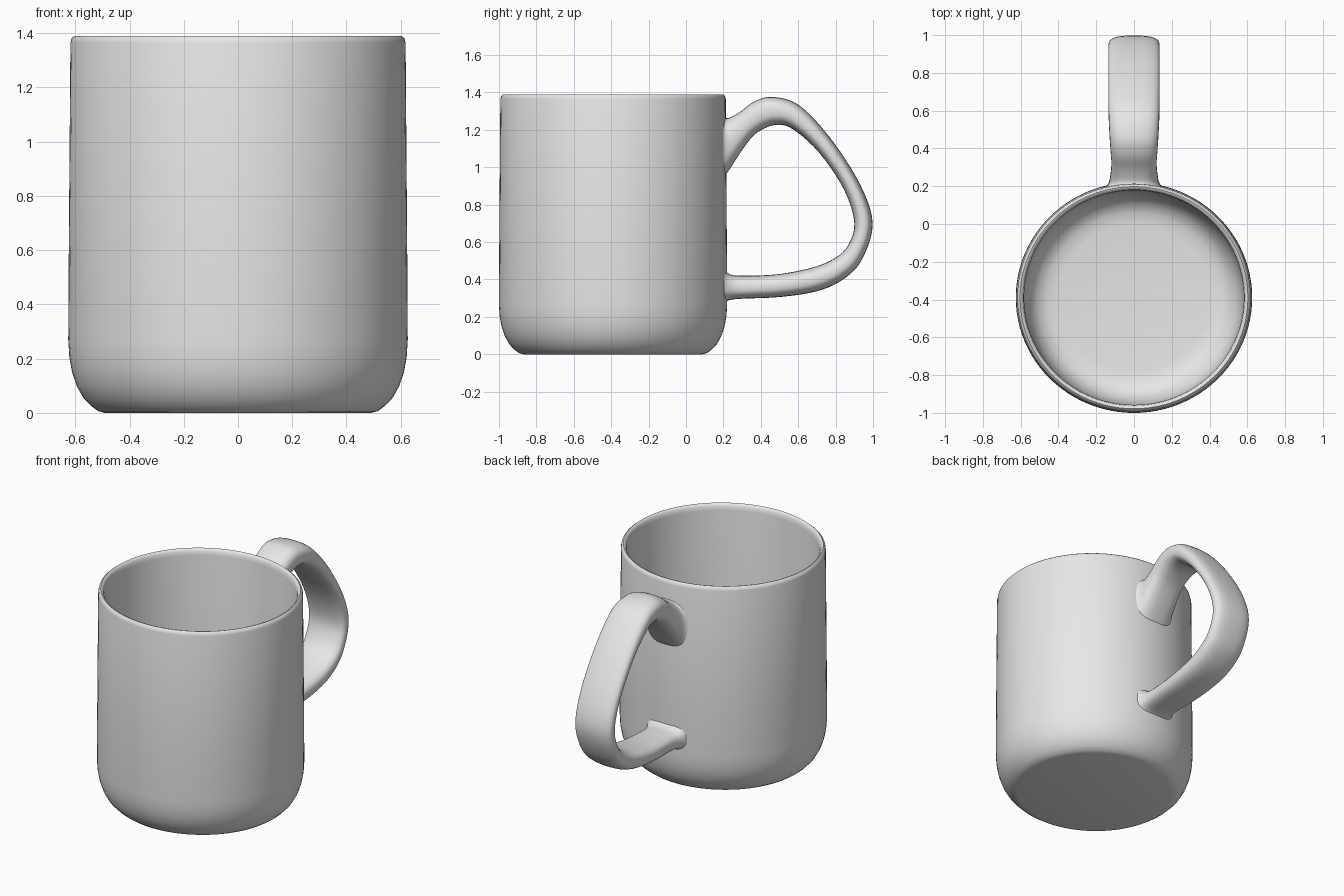
import bpy, bmesh, math
from mathutils import Vector

cube = bpy.data.objects.get("Cube")
if cube:
    bpy.data.objects.remove(cube)

# Single plain glaze colour
glaze = bpy.data.materials.new("light grey")
glaze.use_nodes = True
glaze.diffuse_color = (0.8, 0.8, 0.8, 1)
glaze.node_tree.nodes["Principled BSDF"].inputs["Base Color"].default_value = (0.8, 0.8, 0.8, 1)


def finish(bm, name):
    bmesh.ops.recalc_face_normals(bm, faces=bm.faces)
    mesh = bpy.data.meshes.new(name)
    bm.to_mesh(mesh)
    bm.free()
    mesh.materials.append(glaze)
    obj = bpy.data.objects.new(name, mesh)
    bpy.context.collection.objects.link(obj)
    bpy.ops.object.select_all(action='DESELECT')
    obj.select_set(True)
    bpy.context.view_layer.objects.active = obj
    bpy.ops.object.shade_smooth_by_angle(angle=math.radians(40))
    return obj


def bridge(bm, a, b):
    n = len(a)
    for i in range(n):
        bm.faces.new((a[i], a[(i + 1) % n], b[(i + 1) % n], b[i]))


def catmull(p0, p1, p2, p3, t):
    return 0.5 * (2 * p1 + (p2 - p0) * t + (2 * p0 - 5 * p1 + 4 * p2 - p3) * t * t
                  + (3 * p1 - p0 - 3 * p2 + p3) * t ** 3)


# Cup: turned profile (radius, height), from the base up, over the rim, down to the floor
CUP_Y, SQUASH, SEGMENTS = -0.39, 0.975, 96
profile = [(0.49, 0), (0.515, 0.006), (0.54, 0.024), (0.57, 0.055), (0.595, 0.10),
           (0.612, 0.15), (0.622, 0.205), (0.626, 0.27), (0.624, 0.6), (0.618, 1.365),
           (0.614, 1.381), (0.603, 1.39), (0.594, 1.387), (0.586, 1.375), (0.582, 1.35),
           (0.58, 0.30), (0.572, 0.22), (0.55, 0.145), (0.51, 0.092), (0.46, 0.068), (0.40, 0.06)]
bm = bmesh.new()
rings = []
for r, z in profile:
    angles = [2 * math.pi * i / SEGMENTS for i in range(SEGMENTS)]
    rings.append([bm.verts.new((r * math.cos(a), CUP_Y + SQUASH * r * math.sin(a), z)) for a in angles])
for a, b in zip(rings, rings[1:]):
    bridge(bm, a, b)
bm.faces.new(rings[0])
bm.faces.new(rings[-1])
finish(bm, "cup")

# Handle: sections given by outer point (y, z), inner point (y, z) and half width
sections = [
    (0.195, 1.275, 0.195, 0.935, 0.150),
    (0.222, 1.262, 0.222, 0.972, 0.132),
    (0.286, 1.294, 0.335, 1.140, 0.120),
    (0.366, 1.352, 0.405, 1.200, 0.124),
    (0.465, 1.376, 0.485, 1.226, 0.130),
    (0.610, 1.328, 0.570, 1.204, 0.135),
    (0.780, 1.145, 0.710, 1.080, 0.136),
    (0.935, 0.900, 0.845, 0.880, 0.136),
    (0.998, 0.695, 0.900, 0.700, 0.135),
    (0.940, 0.505, 0.862, 0.575, 0.135),
    (0.840, 0.400, 0.785, 0.508, 0.135),
    (0.700, 0.337, 0.670, 0.462, 0.132),
    (0.500, 0.306, 0.490, 0.428, 0.126),
    (0.300, 0.297, 0.295, 0.420, 0.118),
    (0.228, 0.288, 0.228, 0.432, 0.130),
    (0.195, 0.265, 0.195, 0.475, 0.150),
]
STEPS, SIDES, POWER = 5, 32, 2 / 2.7
keys = [Vector(s) for s in sections]
path = []
for i in range(len(keys) - 1):
    quad = (keys[max(i - 1, 0)], keys[i], keys[i + 1], keys[min(i + 2, len(keys) - 1)])
    path += [catmull(*quad, k / STEPS) for k in range(STEPS)]
path.append(keys[-1])

bm = bmesh.new()
loops = []
for oy, oz, iy, iz, half in path:
    outer, inner = Vector((0, oy, oz)), Vector((0, iy, iz))
    middle, reach = (outer + inner) / 2, (outer - inner) / 2
    loop = []
    for k in range(SIDES):
        c, s = math.cos(2 * math.pi * k / SIDES), math.sin(2 * math.pi * k / SIDES)
        u = math.copysign(abs(c) ** POWER, c)
        v = math.copysign(abs(s) ** POWER, s)
        loop.append(bm.verts.new(middle + reach * v + Vector((half * u, 0, 0))))
    loops.append(loop)
for a, b in zip(loops, loops[1:]):
    bridge(bm, a, b)
bm.faces.new(loops[0])
bm.faces.new(loops[-1])
finish(bm, "handle")
